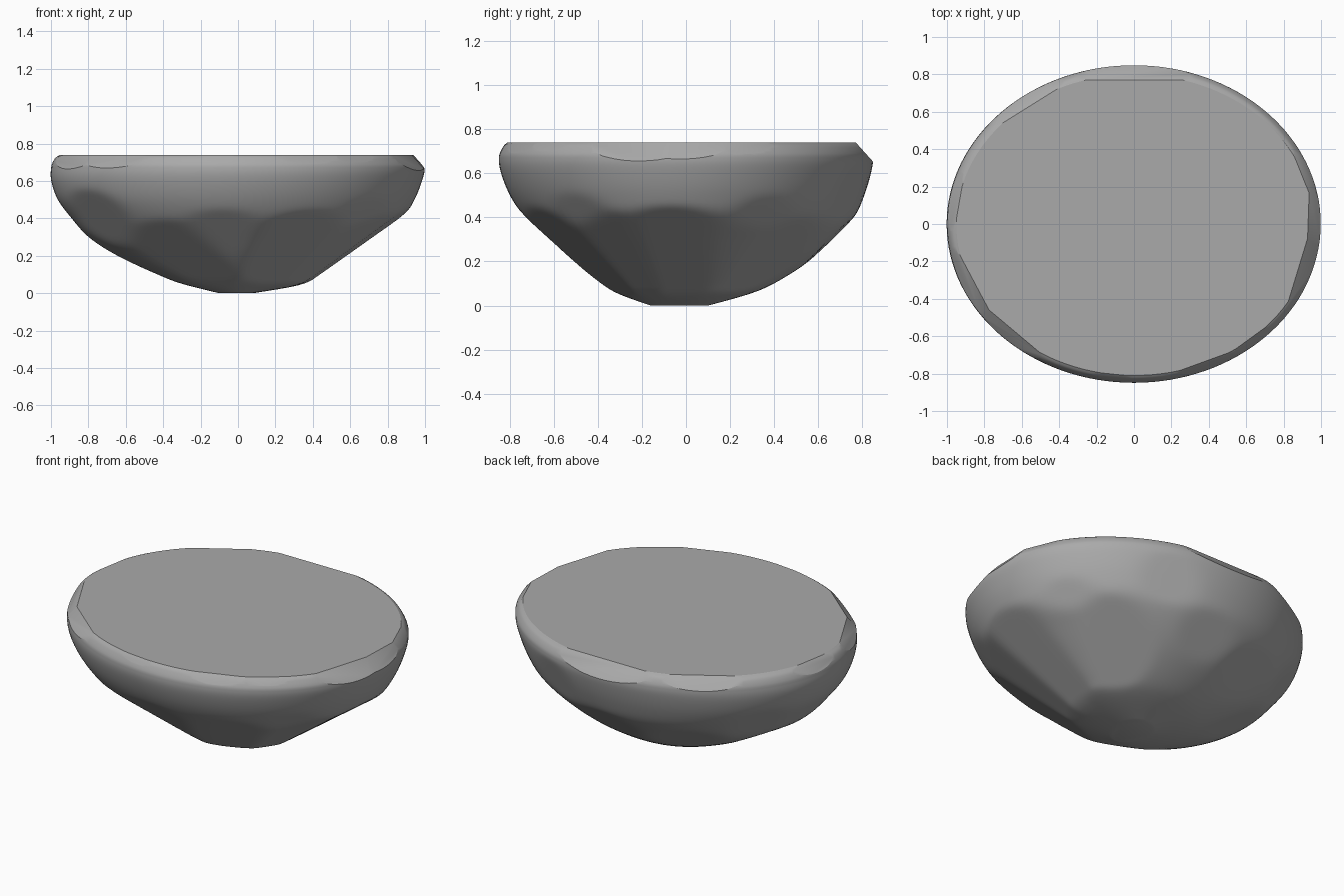
import bpy, bmesh
from math import cos, sin, radians, tau
from mathutils import Vector

cube = bpy.data.objects.get("Cube")
if cube:
    bpy.data.objects.remove(cube, do_unlink=True)

SEGMENTS, STEPS, HEIGHT = 128, 6, 0.74

# Profile rows: height, then reach toward left (+x), right (-x), back (+y), front (-y)
profile = [
    (0, .08, .1, .1, .16), (.05, .37, .3, .28, .3), (.1, .46, .43, .4, .39),
    (.2, .6, .65, .56, .51), (.3, .74, .8, .68, .64), (.4, .88, .89, .765, .735),
    (.5, .945, .965, .81, .8), (.6, .985, 1, .84, .84), (.67, 1, 1, .85, .85),
    (.72, .98, .98, .83, .83), (HEIGHT, .96, .95, .8, .81),
]
rows = [Vector(row) for row in profile]

# Facets on the underside: azimuth in degrees, height, depth of the flat
facets = [
    (-97, .32, .02), (-118, .2, .025), (-146, .38, .025), (-65, .18, .02),
    (-40, .42, .015), (-30, .2, .015), (-7, .24, .02), (28, .42, .015),
    (45, .22, .02), (68, .5, .015), (86, .3, .015), (120, .25, .02),
    (150, .4, .015), (165, .2, .015),
]

# Rim chamfers: azimuth in degrees, distance of the top edge from the centre
chamfers = [
    (-2, .93), (-17, .91), (-54, .86), (-70, .82), (-96, .81), (-130, .85),
    (-152, .9), (170, .94), (122, .83), (90, .77), (57, .86), (22, .93),
]


def spline(i, t):
    """Smooth value between profile rows i and i + 1."""
    a, b = rows[max(i - 1, 0)], rows[i]
    c, d = rows[i + 1], rows[min(i + 2, len(rows) - 1)]
    return b + t / 2 * (c - a + t * (2 * a - 5 * b + 4 * c - d + t * (3 * (b - c) + d - a)))


def add_ring(bm, row):
    z, left, right, back, front = row
    ring = []
    for k in range(SEGMENTS):
        c, s = cos(tau * k / SEGMENTS), sin(tau * k / SEGMENTS)
        x = c * (left if c > 0 else right)
        y = s * (back if s > 0 else front)
        ring.append(bm.verts.new((x, y, z)))
    return ring


# Bowl-shaped body from stacked rings
bm = bmesh.new()
rings = [add_ring(bm, spline(i, j / STEPS))
         for i in range(len(rows) - 1) for j in range(STEPS)]
rings.append(add_ring(bm, rows[-1]))
for low, high in zip(rings, rings[1:]):
    for k in range(SEGMENTS):
        n = (k + 1) % SEGMENTS
        bm.faces.new((low[k], low[n], high[n], high[k]))
bm.faces.new(rings[0][::-1])
bm.faces.new(rings[-1])
bm.normal_update()

# Worn flats pressed into the underside
planes = []
for angle, height, depth in facets:
    ring = min(rings, key=lambda r: abs(r[0].co.z - height))
    vert = ring[round(angle / 360 * SEGMENTS) % SEGMENTS]
    normal = vert.normal.copy()
    planes.append((normal, normal.dot(vert.co) - depth))
for normal, offset in planes:
    for v in bm.verts:
        over = v.co.dot(normal) - offset
        if over > 0:
            v.co -= normal * over

# Soften the borders of the flats, leaving the rim alone
soft = [v for ring in rings[2:-STEPS * 2] for v in ring]
for _ in range(4):
    bmesh.ops.smooth_vert(bm, verts=soft, factor=.5,
                          use_axis_x=True, use_axis_y=True, use_axis_z=True)

# Chipped rim cut by slanted planes
for angle, distance in chamfers:
    a = radians(angle)
    side = Vector((cos(a), sin(a), 0))
    cut = bmesh.ops.bisect_plane(
        bm, geom=bm.verts[:] + bm.edges[:] + bm.faces[:], dist=.0001,
        plane_co=side * distance + Vector((0, 0, HEIGHT)),
        plane_no=side + Vector((0, 0, .9)), clear_outer=True)
    edges = [e for e in cut["geom_cut"]
             if isinstance(e, bmesh.types.BMEdge) and e.is_boundary]
    if edges:
        bmesh.ops.holes_fill(bm, edges=edges, sides=0)
bmesh.ops.recalc_face_normals(bm, faces=bm.faces[:])

mesh = bpy.data.meshes.new("half_boulder")
bm.to_mesh(mesh)
bm.free()
stone = bpy.data.objects.new("half_boulder", mesh)
bpy.context.collection.objects.link(stone)

# Grey stone colour
grey = bpy.data.materials.new("stone_grey")
grey.use_nodes = True
colour = (.4, .4, .4, 1)
grey.diffuse_color = colour
grey.node_tree.nodes["Principled BSDF"].inputs["Base Color"].default_value = colour
mesh.materials.append(grey)

bpy.ops.object.select_all(action="DESELECT")
stone.select_set(True)
bpy.context.view_layer.objects.active = stone
bpy.ops.object.shade_smooth_by_angle(angle=radians(22))
